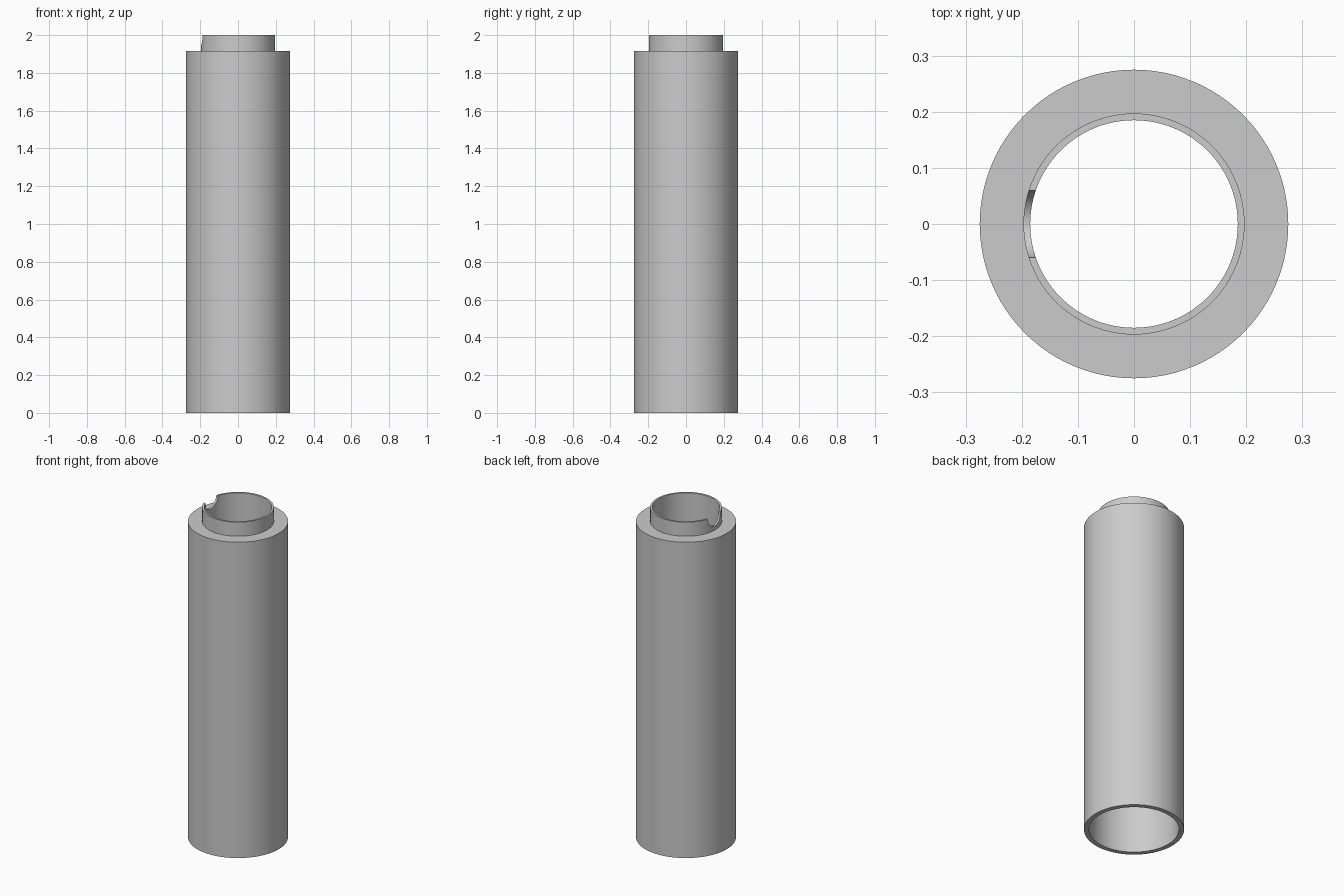
import bpy
import bmesh
import math

default_cube = bpy.data.objects.get("Cube")
if default_cube:
    bpy.data.objects.remove(default_cube, do_unlink=True)

SEGMENTS = 96
BODY_RADIUS = 0.275
NECK_RADIUS = 0.197
BORE_RADIUS = 0.185
CHAMBER_RADIUS = 0.247
SHOULDER_Z = 1.915
CHAMBER_TOP_Z = 1.7
TOP_Z = 2.0
NOTCH_RADIUS = 0.06


def make_material(name, colour):
    mat = bpy.data.materials.new(name)
    mat.use_nodes = True
    mat.diffuse_color = colour
    for node in mat.node_tree.nodes:
        if node.type == "BSDF_PRINCIPLED":
            node.inputs["Base Color"].default_value = colour
    return mat


def lathe(name, profile, material):
    """Turn a closed (radius, height) profile around z."""
    bm = bmesh.new()
    rings = []
    for i in range(SEGMENTS):
        a = math.tau * i / SEGMENTS
        rings.append([bm.verts.new((r * math.cos(a), r * math.sin(a), z))
                      for r, z in profile])
    n = len(profile)
    for i, ring in enumerate(rings):
        following = rings[(i + 1) % SEGMENTS]
        for j in range(n):
            k = (j + 1) % n
            bm.faces.new((ring[j], following[j], following[k], ring[k]))
    bmesh.ops.recalc_face_normals(bm, faces=bm.faces)
    mesh = bpy.data.meshes.new(name)
    bm.to_mesh(mesh)
    bm.free()
    mesh.materials.append(material)
    obj = bpy.data.objects.new(name, mesh)
    bpy.context.collection.objects.link(obj)
    return obj


grey = make_material("plain grey", (0.6, 0.6, 0.6, 1.0))

# Hollow tube with a stepped shoulder and thin-walled neck
tube = lathe("hollow_tube", [
    (CHAMBER_RADIUS, 0),
    (BODY_RADIUS, 0),
    (BODY_RADIUS, SHOULDER_Z),
    (NECK_RADIUS, SHOULDER_Z),
    (NECK_RADIUS, TOP_Z),
    (BORE_RADIUS, TOP_Z),
    (BORE_RADIUS, CHAMBER_TOP_Z),
    (CHAMBER_RADIUS, CHAMBER_TOP_Z),
], grey)

# Round notch in the right side of the neck rim
bpy.ops.mesh.primitive_cylinder_add(
    vertices=48, radius=NOTCH_RADIUS, depth=0.2,
    location=(-NECK_RADIUS, 0, TOP_Z), rotation=(0, math.pi / 2, 0))
cutter = bpy.context.object
cutter.name = "notch_cutter"
cutter.hide_render = True
cutter.data.materials.append(grey)

cut = tube.modifiers.new("rim notch", "BOOLEAN")
cut.operation = "DIFFERENCE"
cut.solver = "EXACT"
cut.object = cutter

bpy.ops.object.select_all(action="DESELECT")
tube.select_set(True)
bpy.context.view_layer.objects.active = tube
bpy.ops.object.modifier_apply(modifier=cut.name)
bpy.data.objects.remove(cutter, do_unlink=True)
bpy.ops.object.shade_smooth_by_angle(angle=math.radians(30))
